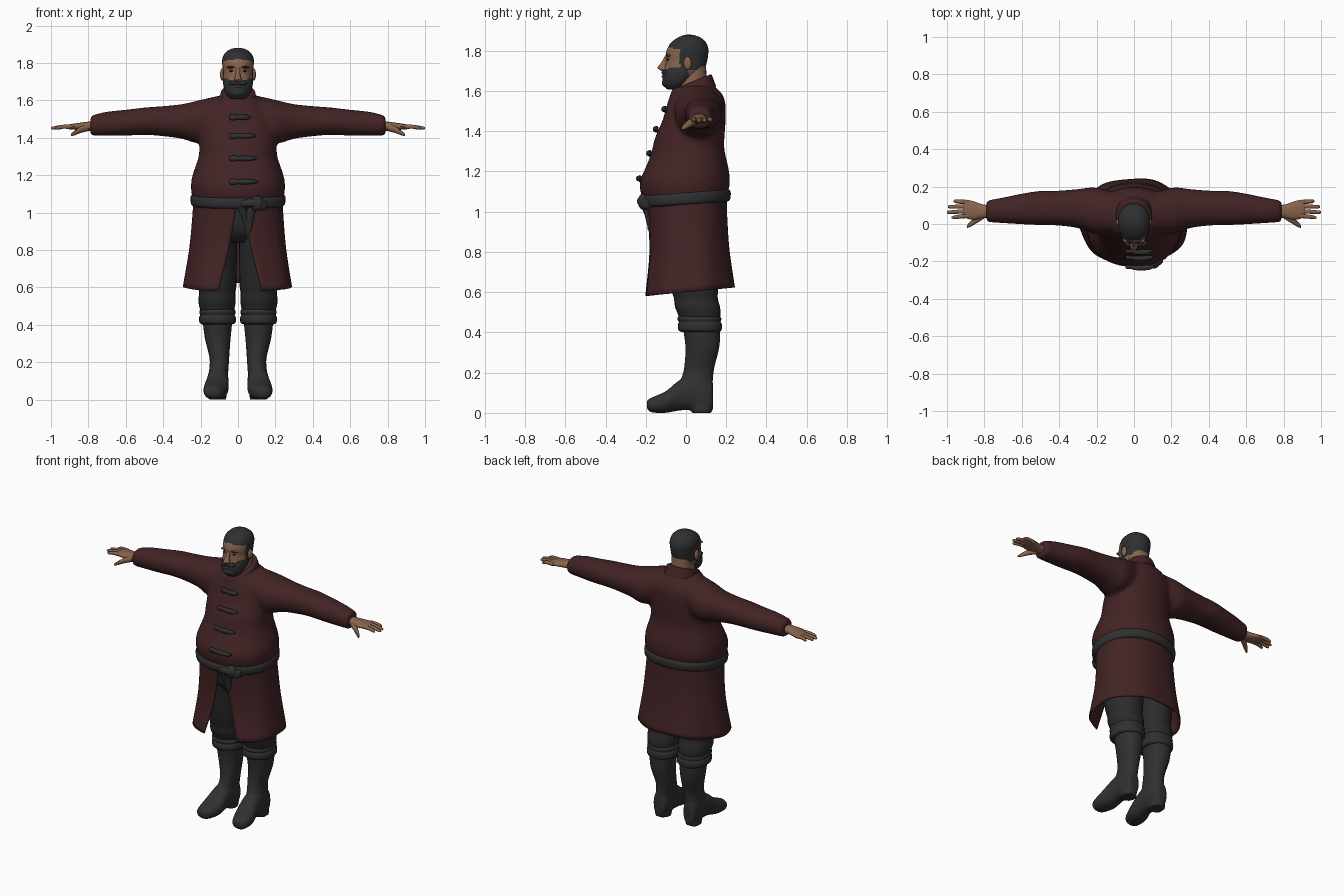
import bpy, bmesh, math
from mathutils import Vector


def material(name, rgb):
    m = bpy.data.materials.new(name)
    m.diffuse_color = (*rgb, 1)
    return m


COAT = material("dark red cloth", (0.055, 0.017, 0.018))
LEATHER = material("dark grey leather", (0.030, 0.030, 0.030))
TROUSER = material("charcoal cloth", (0.024, 0.024, 0.024))
HAIR = material("black hair", (0.028, 0.029, 0.031))
SKIN = material("brown skin", (0.25, 0.128, 0.075))
LIP = material("muted lip", (0.14, 0.085, 0.07))
EYE = material("dark eye", (0.02, 0.014, 0.012))


def finish(name, bm, mat, angle=50):
    bmesh.ops.recalc_face_normals(bm, faces=bm.faces)
    me = bpy.data.meshes.new(name)
    bm.to_mesh(me)
    bm.free()
    me.materials.append(mat)
    ob = bpy.data.objects.new(name, me)
    bpy.context.collection.objects.link(ob)
    select([ob])
    bpy.ops.object.shade_smooth_by_angle(angle=math.radians(angle))
    return ob


def select(obs):
    bpy.ops.object.select_all(action='DESELECT')
    for o in obs:
        o.select_set(True)
    bpy.context.view_layer.objects.active = obs[0]


def spline(secs, sub):
    """Catmull-Rom resampling of section rows."""
    out = []
    for i in range(len(secs) - 1):
        p = [secs[max(i - 1, 0)], secs[i], secs[i + 1], secs[min(i + 2, len(secs) - 1)]]
        for k in range(sub):
            t = k / sub
            out.append([0.5 * (2 * b + (c - a) * t + (2 * a - 5 * b + 4 * c - d) * t * t
                               + (3 * b - a - 3 * c + d) * t ** 3) for a, b, c, d in zip(*p)])
    return out + [list(secs[-1])]


def loft(name, secs, mat, axis='z', mirror=False, seg=24, sub=3, power=2.2, tilt=0, angle=50):
    """Skin rounded sections (t, u0, u1, v0, v1); u, v are the other two axes in xyz order."""
    bm = bmesh.new()
    for s in ((1, -1) if mirror else (1,)):
        rings = []
        for t, u0, u1, v0, v1 in spline(secs, sub):
            ring = []
            for i in range(seg):
                a = 2 * math.pi * i / seg
                c, d = math.cos(a), math.sin(a)
                u = (u0 + u1) / 2 + (u1 - u0) / 2 * math.copysign(abs(c) ** (2 / power), c)
                v = (v0 + v1) / 2 + (v1 - v0) / 2 * math.copysign(abs(d) ** (2 / power), d)
                p = {'x': (t, u, v), 'y': (u, t, v), 'z': (u, v, t + tilt * v)}[axis]
                ring.append(bm.verts.new((p[0] * s, p[1], p[2])))
            rings.append(ring)
        for a, b in zip(rings, rings[1:]):
            for i in range(seg):
                j = (i + 1) % seg
                bm.faces.new((a[i], a[j], b[j], b[i]))
        bm.faces.new(rings[0])
        bm.faces.new(rings[-1])
    return finish(name, bm, mat, angle)


def ball(name, c, r, mat, mirror=False):
    bm = bmesh.new()
    for s in ((1, -1) if mirror else (1,)):
        vs = bmesh.ops.create_uvsphere(bm, u_segments=16, v_segments=10, radius=1)['verts']
        for v in vs:
            v.co = Vector((s * c[0] + v.co.x * r[0], c[1] + v.co.y * r[1], c[2] + v.co.z * r[2]))
    return finish(name, bm, mat)


def fuse(name, obs, voxel, smooth):
    """Join overlapping solids into one smooth skin."""
    select(obs)
    bpy.ops.object.join()
    ob = bpy.context.object
    ob.name = name
    m = ob.modifiers.new("skin", 'REMESH')
    m.mode, m.voxel_size, m.use_smooth_shade = 'VOXEL', voxel, True
    s = ob.modifiers.new("soften", 'SMOOTH')
    s.factor, s.iterations = 0.5, smooth
    for n in ("skin", "soften"):
        bpy.ops.object.modifier_apply(modifier=n)
    return ob


# Coat body and sleeves
torso = loft("torso", [
    (1.05, -.235, .235, -.20, .195), (1.11, -.25, .25, -.225, .217), (1.17, -.25, .25, -.229, .216),
    (1.22, -.237, .237, -.208, .207), (1.30, -.21, .21, -.174, .19), (1.38, -.207, .207, -.154, .193),
    (1.46, -.205, .205, -.118, .198), (1.53, -.185, .185, -.097, .195), (1.57, -.15, .15, -.085, .18),
    (1.61, -.11, .11, -.07, .145), (1.625, -.09, .09, -.06, .12)], COAT, seg=40, tilt=.08)
sleeves = loft("sleeves", [
    (.06, -.05, .15, 1.44, 1.635), (.20, -.055, .195, 1.372, 1.603), (.30, -.022, .187, 1.395, 1.58),
    (.42, -.008, .178, 1.41, 1.568), (.50, -.007, .178, 1.415, 1.562), (.60, -.002, .163, 1.411, 1.55),
    (.70, .004, .142, 1.41, 1.54), (.79, .010, .126, 1.411, 1.518)], COAT, 'x', True)
fuse("coat", [torso, sleeves], .013, 6)

# Raised collar, higher at the back
loft("collar", [(1.56, -.11, .11, -.075, .15), (1.60, -.098, .098, -.07, .138),
                (1.628, -.092, .092, -.068, .128), (1.634, -.084, .084, -.06, .12)],
     COAT, tilt=.4, seg=32)

# Coat skirt, split at the front
bm = bmesh.new()
N, rows = 72, []
for t, rx, yf, yb, xl, xr in spline([
        (1.07, .238, -.20, .20, .005, .010), (1.0, .238, -.187, .20, -.01, .03),
        (.80, .255, -.182, .212, -.045, .065), (.59, .287, -.215, .24, -.10, .12)], 5):
    f = (1.07 - t) / .48
    a0, a1 = math.asin(xr / rx), 2 * math.pi + math.asin(xl / rx)
    row = []
    for i in range(N + 1):
        a = a0 + (a1 - a0) * i / N
        k = 1 + .016 * f * math.sin(7 * a + .6)
        s, c = math.sin(a), math.cos(a)
        x = rx * k * math.copysign(abs(s) ** .92, s)
        y = (yf + yb) / 2 - (yb - yf) / 2 * k * math.copysign(abs(c) ** .92, c)
        row.append(bm.verts.new((x, y, t + f * (.012 - .022 * c))))
    rows.append(row)
for a, b in zip(rows, rows[1:]):
    for i in range(N):
        bm.faces.new((a[i], a[i + 1], b[i + 1], b[i]))
skirt = finish("coat_skirt", bm, COAT)
sol = skirt.modifiers.new("thickness", 'SOLIDIFY')
sol.thickness, sol.offset = .008, 0

# Belt, knot and hanging ends
loft("belt", [(1.035, -.235, .235, -.205, .20), (1.045, -.251, .251, -.224, .219),
              (1.085, -.253, .253, -.228, .222), (1.098, -.24, .24, -.21, .208)],
     LEATHER, tilt=.07, seg=48)
ball("belt_knot", (.10, -.213, 1.05), (.037, .026, .04), LEATHER)
loft("belt_loop", [(.02, -.237, -.21, 1.03, 1.065), (.08, -.243, -.205, 1.03, 1.075),
                   (.13, -.225, -.18, 1.01, 1.07), (.155, -.205, -.175, 1.02, 1.06)], LEATHER, 'x')
loft("belt_end_long", [(.872, .045, .062, -.178, -.166), (.92, .04, .075, -.19, -.168),
                       (.98, .04, .085, -.205, -.178), (1.05, .06, .11, -.225, -.195)], LEATHER)
loft("belt_end_short", [(.91, .045, .06, -.19, -.175), (.97, .02, .05, -.20, -.178),
                        (1.04, -.01, .04, -.232, -.205)], LEATHER)

# Toggles with a cord loop and a pointed peg
for i, (z, y, x1) in enumerate([(1.51, -.106, .07), (1.41, -.148, .095),
                                (1.29, -.181, .10), (1.165, -.231, .11)]):
    loft(f"toggle_peg_{i}", [(-.01, y - .012, y + .01, z - .009, z + .009),
                             (.02, y - .017, y + .01, z - .014, z + .014),
                             (.07 * x1 / .1, y - .015, y + .012, z - .012, z + .012),
                             (x1, y - .002, y + .012, z - .004, z + .004)], LEATHER, 'x', seg=12)
    loft(f"toggle_cord_{i}", [(-.045, y - .006, y + .012, z - .012, z + .012),
                              (-.03, y - .010, y + .012, z - .017, z + .017),
                              (.0, y - .010, y + .01, z - .012, z + .012)], LEATHER, 'x', seg=12)

# Trousers
loft("trouser_seat", [(.84, -.17, .17, -.08, .13), (.90, -.215, .215, -.135, .165),
                      (.98, -.22, .22, -.15, .175), (1.06, -.21, .21, -.16, .17)], TROUSER, seg=32)
loft("trouser_legs", [(.44, .03, .19, -.02, .16), (.49, .018, .205, -.04, .172),
                      (.53, .012, .212, -.055, .168), (.57, .014, .208, -.06, .158),
                      (.62, .008, .215, -.075, .16), (.78, .006, .222, -.11, .17),
                      (.92, .003, .215, -.135, .17)], TROUSER, mirror=True)

# Boots: foot and shaft in one skin, plus heel and folded cuff
foot = loft("foot", [(-.195, .105, .15, .025, .06), (-.175, .08, .178, .003, .075),
                     (-.10, .052, .185, .0, .108), (-.03, .05, .168, .012, .165),
                     (.05, .052, .162, .012, .19), (.12, .065, .152, .004, .17),
                     (.135, .085, .135, .02, .14)], LEATHER, 'y', True)
shaft = loft("shaft", [(.06, .06, .16, 0, .12), (.15, .052, .155, -.025, .133),
                       (.22, .047, .152, -.01, .14), (.32, .04, .176, -.003, .165),
                       (.40, .032, .187, -.012, .17), (.46, .03, .19, -.02, .168)], LEATHER, mirror=True)
heel = loft("heel", [(.0, .062, .158, .03, .128), (.05, .062, .158, .02, .13)], LEATHER, mirror=True)
fuse("boots", [foot, shaft, heel], .008, 4)
loft("boot_cuffs", [(.403, .03, .192, -.02, .168), (.412, .013, .206, -.038, .177),
                    (.44, .012, .208, -.04, .178), (.452, .018, .202, -.035, .172),
                    (.465, .012, .207, -.043, .176), (.48, .016, .202, -.038, .17),
                    (.486, .03, .19, -.025, .16)], LEATHER, mirror=True)

# Hands: palm, four fingers, thumb
loft("palms", [(.76, .035, .10, 1.435, 1.49), (.81, .03, .105, 1.438, 1.485),
               (.86, .022, .122, 1.442, 1.478), (.90, .032, .13, 1.445, 1.472),
               (.915, .045, .12, 1.448, 1.468)], SKIN, 'x', True, seg=16)
for i, (y0, y1, tip) in enumerate([(.044, .035, .975), (.069, .063, 1.0), (.094, .092, .995), (.117, .122, .965)]):
    loft(f"fingers_{i}", [(.885, y0 - .012, y0 + .012, 1.446, 1.471),
                          (.935, (y0 + y1) / 2 - .011, (y0 + y1) / 2 + .011, 1.448, 1.47),
                          (tip - .01, y1 - .009, y1 + .009, 1.444, 1.461),
                          (tip, y1 - .004, y1 + .004, 1.448, 1.456)], SKIN, 'x', True, seg=10)
loft("thumbs", [(.80, .03, .07, 1.435, 1.475), (.84, .005, .045, 1.425, 1.462),
                (.875, -.015, .014, 1.412, 1.438), (.892, -.022, -.006, 1.408, 1.422)],
     SKIN, 'x', True, seg=10)

# Head with hair and beard coloured by region
loft("neck", [(1.56, -.07, .07, -.05, .11), (1.64, -.066, .066, -.045, .105),
              (1.74, -.066, .066, -.04, .098)], SKIN)
head = loft("head", [
    (1.607, -.03, .03, -.09, -.045), (1.618, -.05, .05, -.103, -.015), (1.645, -.069, .069, -.115, .02),
    (1.68, -.078, .078, -.117, .06), (1.71, -.08, .08, -.107, .092), (1.75, -.080, .080, -.100, .105),
    (1.78, -.083, .083, -.101, .110), (1.81, -.085, .085, -.093, .111), (1.84, -.078, .078, -.075, .1),
    (1.863, -.058, .058, -.045, .077), (1.876, -.034, .034, -.016, .047),
    (1.88, -.012, .012, .005, .025)], SKIN, seg=56, sub=5, power=2.1)
head.data.materials.append(HAIR)
for f in head.data.polygons:
    x, y, z = f.center
    face = y < -.03 and 1.698 + .3 * abs(x) < z < 1.822 - .15 * abs(x)
    nape = z < 1.705 and y > .015
    f.material_index = 0 if face or nape else 1
loft("nose", [(1.699, -.012, .012, -.118, -.09), (1.708, -.021, .021, -.135, -.09),
              (1.718, -.018, .018, -.142, -.09), (1.74, -.012, .012, -.124, -.085),
              (1.772, -.012, .012, -.106, -.085)], SKIN, seg=16)
ball("ears", (.084, .008, 1.738), (.012, .02, .033), SKIN, True)
ball("brow_ridges", (.034, -.086, 1.777), (.026, .014, .008), SKIN, True)
ball("eyebrows", (.036, -.092, 1.778), (.023, .011, .005), HAIR, True)
ball("eyes", (.033, -.086, 1.757), (.012, .010, .006), EYE, True)
ball("moustache", (.022, -.105, 1.692), (.028, .018, .011), HAIR, True)
ball("lips", (0, -.108, 1.672), (.022, .014, .006), LIP)
ball("chin_beard", (0, -.092, 1.642), (.045, .028, .026), HAIR)
